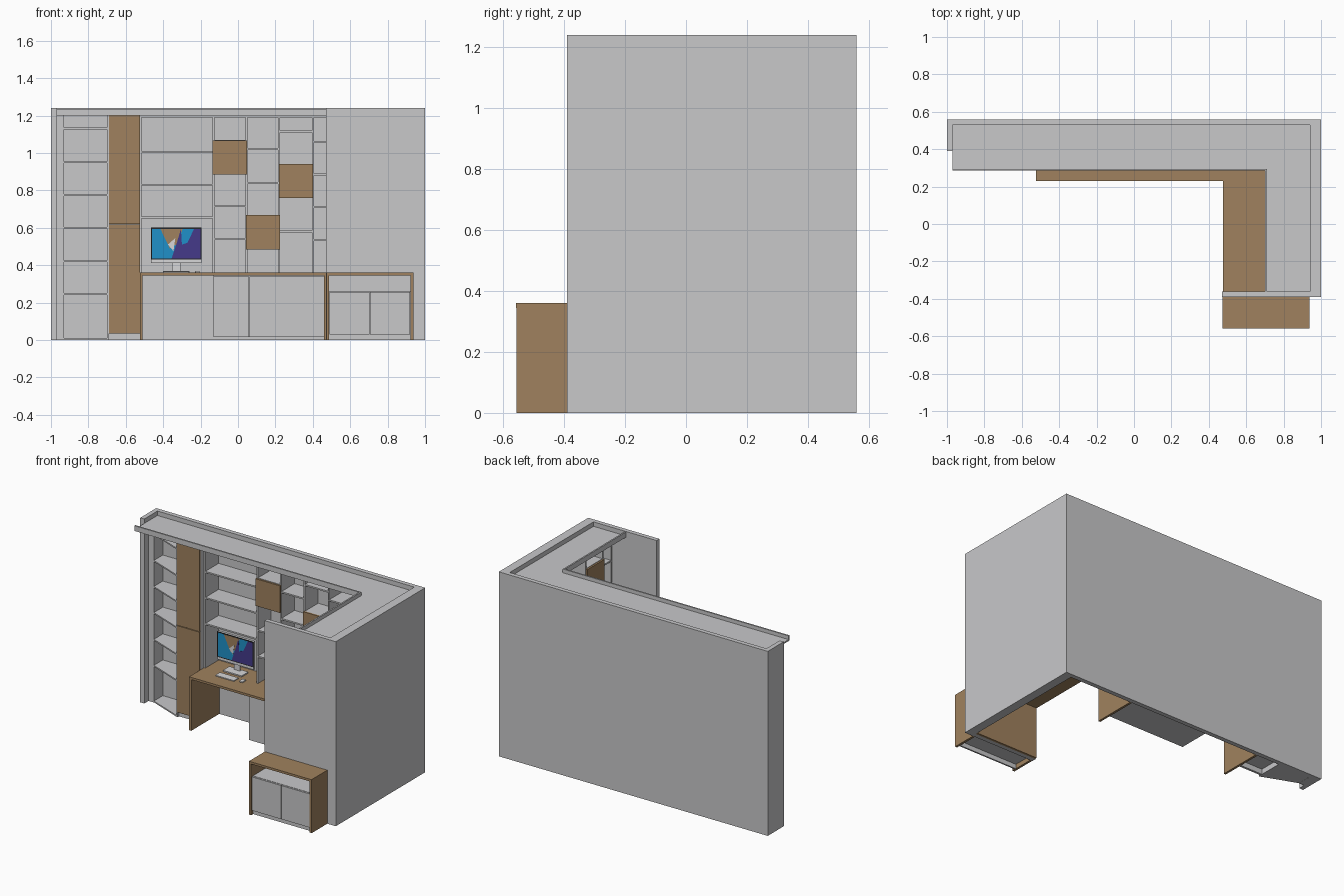
import bpy, bmesh

def mat(name, c):
    m = bpy.data.materials.new(name)
    m.diffuse_color = (*c, 1)
    return m

GREY = mat("painted grey", (0.58, 0.58, 0.59))
WOOD = mat("brown wood", (0.35, 0.222, 0.112))
BLACK = mat("screen black", (0.02, 0.02, 0.022))
BLUE = mat("screen blue", (0.014, 0.28, 0.58))
PURPLE = mat("screen purple", (0.058, 0.042, 0.254))
PALE = mat("pale plastic", (0.68, 0.68, 0.69))

def finish(name, bm, m):
    bmesh.ops.recalc_face_normals(bm, faces=bm.faces)
    me = bpy.data.meshes.new(name)
    bm.to_mesh(me)
    bm.free()
    me.materials.append(m)
    ob = bpy.data.objects.new(name, me)
    bpy.context.collection.objects.link(ob)
    return ob

def box(name, x, y, z, m=GREY):
    bm = bmesh.new()
    bmesh.ops.create_cube(bm, size=1)
    for v in bm.verts:
        v.co = [lo + (c + 0.5) * (hi - lo) for c, (lo, hi) in zip(v.co, (x, y, z))]
    return finish(name, bm, m)

def prism(name, pts, lo, hi, m=GREY, axis="z"):
    """Extrude a 2D outline along z (xy outline) or along y (xz outline)."""
    bm = bmesh.new()
    put = (lambda a, b, t: (a, b, t)) if axis == "z" else (lambda a, b, t: (a, t, b))
    f = bm.faces.new([bm.verts.new(put(a, b, lo)) for a, b in pts])
    new = bmesh.ops.extrude_face_region(bm, geom=[f])["geom"]
    bmesh.ops.translate(bm, vec=put(0, 0, hi - lo),
                        verts=[g for g in new if isinstance(g, bmesh.types.BMVert)])
    return finish(name, bm, m)

H = 1.24
CEIL = 1.20
DESK = 0.36
BACK = 0.53       # inner face of back wall
SIDE = 0.94       # inner face of right wall
T = 0.01          # board thickness

# Room walls: left return, back, right and front stub in one outline
prism("room_walls", [(-1, 0.39), (-1, 0.56), (1, 0.56), (1, -0.39), (0.47, -0.39),
                     (0.47, -0.36), (SIDE, -0.36), (SIDE, BACK), (-0.97, BACK), (-0.97, 0.39)], 0, H)

# Dropped ceiling with an upstanding front lip
prism("ceiling", [(-0.97, BACK), (SIDE, BACK), (SIDE, -0.36), (0.70, -0.36),
                  (0.70, 0.285), (-0.97, 0.285)], CEIL, 1.21)
prism("ceiling_lip", [(-0.97, 0.285), (0.70, 0.285), (0.70, -0.36), (0.71, -0.36),
                      (0.71, 0.295), (-0.97, 0.295)], 1.205, 1.235)

# Angled bookcase on the left
box("bookcase_left_filler", (-0.97, -0.93), (0.435, BACK), (0, CEIL))
box("bookcase_right_side", (-0.70, -0.69), (0.345, BACK), (0, CEIL))
for z in (0.005, 0.245, 0.42, 0.60, 0.775, 0.95, 1.13):
    prism("bookcase_shelf", [(-0.93, 0.435), (-0.70, 0.345), (-0.70, BACK), (-0.93, BACK)], z - 0.004, z + 0.005)

# Tall cupboard with two wooden doors
box("cupboard_body", (-0.69, -0.525), (0.352, BACK), (0.035, CEIL))
box("cupboard_plinth", (-0.69, -0.525), (0.36, 0.375), (0, 0.035))
for lo, hi in ((0.035, 0.617), (0.621, CEIL)):
    box("cupboard_door", (-0.69, -0.525), (0.34, 0.352), (lo, hi), WOOD)

# L-shaped desk top and its supports
prism("desk_top", [(-0.525, BACK), (SIDE, BACK), (SIDE, -0.36), (0.475, -0.36),
                   (0.475, 0.23), (-0.525, 0.23)], 0.345, DESK, WOOD)
for x in (-0.525, 0.46):
    box("desk_leg_panel", (x, x + 0.015), (0.232, BACK), (0, 0.345), WOOD)
box("desk_end_panel", (0.475, SIDE), (-0.36, -0.345), (0, 0.345), WOOD)

# Cabinets below the desk
box("desk_cabinet", (-0.13, 0.46), (0.312, BACK), (0.015, 0.345))
for lo, hi in ((-0.13, 0.058), (0.062, 0.46)):
    box("desk_cabinet_door", (lo, hi), (0.30, 0.312), (0.015, 0.338))

# Wall shelving above the desk: uprights, shelves, wooden door boxes
F = 0.39
for x in (-0.52, -0.13, 0.045, 0.22, 0.40):
    box("shelf_upright", (x - 0.005, x + 0.005), (F, BACK), (DESK, CEIL))
bays = (((-0.52, -0.13), (0.655, 0.83, 1.005)),
        ((-0.13, 0.045), (0.54, 0.715, 0.89, 1.065)),
        ((0.045, 0.22), (0.49, 0.66, 0.84, 1.02)),
        ((0.22, 0.40), (0.58, 0.765, 0.935, 1.115)),
        ((0.40, SIDE), (0.535, 0.71, 0.885, 1.06)))
for (a, b), levels in bays:
    for z in levels:
        box("wall_shelf", (a + 0.004, b - 0.004 if b < SIDE else b), (F, BACK), (z - 0.005, z + 0.005))
    box("shelf_top_board", (a + 0.004, b - 0.004), (F, BACK), (CEIL - T, CEIL))
for x, z in ((-0.135, 0.885), (0.043, 0.485), (0.22, 0.758)):
    box("box_door", (x, x + 0.182), (F - 0.012, F), (z, z + 0.182), WOOD)

# Matching shelving along the right wall
R = 0.80
rows = (-0.35, -0.26, -0.08, 0.10, 0.28)
for y in rows:
    box("side_upright", (R, SIDE), (y - 0.005, y + 0.005), (DESK, CEIL))
for i, (a, b) in enumerate(zip(rows, rows[1:] + (F,))):
    for z in ((0.535, 0.71, 0.89, 1.065) if i % 2 else (0.49, 0.665, 0.84, 1.02)):
        box("side_shelf", (R, SIDE), (a, b), (z - 0.005, z + 0.005))
for y, z in ((-0.262, 0.885), (-0.082, 0.485)):
    box("side_box_door", (R - 0.012, R), (y, y + 0.182), (z, z + 0.182), WOOD)

# Low cabinet in front of the stub wall
box("low_cabinet_top", (0.472, 0.937), (-0.558, -0.39), (0.345, DESK), WOOD)
for x in (0.472, 0.922):
    box("low_cabinet_side", (x, x + 0.015), (-0.556, -0.39), (0, 0.345), WOOD)
box("low_cabinet_back", (0.487, 0.922), (-0.40, -0.39), (0.03, 0.345))
box("low_cabinet_body", (0.487, 0.922), (-0.538, -0.40), (0.03, 0.258))
box("low_cabinet_plinth", (0.487, 0.922), (-0.535, -0.525), (0, 0.03))
for lo, hi in ((0.489, 0.703), (0.707, 0.92)):
    box("low_cabinet_door", (lo, hi), (-0.55, -0.538), (0.03, 0.256))

# Desktop computer
box("monitor_body", (-0.465, -0.195), (0.445, 0.46), (0.412, 0.60), PALE)
box("monitor_bezel", (-0.465, -0.195), (0.442, 0.446), (0.43, 0.60), BLACK)
# Screen picture made of thin plates, each layer slightly further forward
art = (("screen_blue", BLUE, [(-0.459, 0.436), (-0.201, 0.436), (-0.201, 0.594), (-0.459, 0.594)]),
       ("screen_tan", WOOD, [(-0.415, 0.594), (-0.295, 0.594), (-0.33, 0.51), (-0.365, 0.49)]),
       ("screen_purple", PURPLE, [(-0.355, 0.436), (-0.201, 0.436), (-0.201, 0.594), (-0.235, 0.594),
                                  (-0.27, 0.52), (-0.30, 0.51), (-0.305, 0.594), (-0.33, 0.51)]),
       ("screen_sliver", PALE, [(-0.375, 0.51), (-0.335, 0.545), (-0.345, 0.475)]))
for i, (name, m, pts) in enumerate(art):
    prism(name, pts, 0.4415 - i * 0.0007, 0.443, m, "y")
box("monitor_neck", (-0.352, -0.308), (0.46, 0.468), (0.365, 0.45), PALE)
box("monitor_foot", (-0.40, -0.26), (0.41, 0.48), (DESK, 0.368), PALE)
box("keyboard", (-0.40, -0.262), (0.33, 0.38), (DESK, 0.366), PALE)
mouse = box("mouse", (-0.23, -0.205), (0.34, 0.38), (DESK, 0.37), PALE)
bev = mouse.modifiers.new("round", "BEVEL")
bev.width = 0.004
bev.segments = 2
